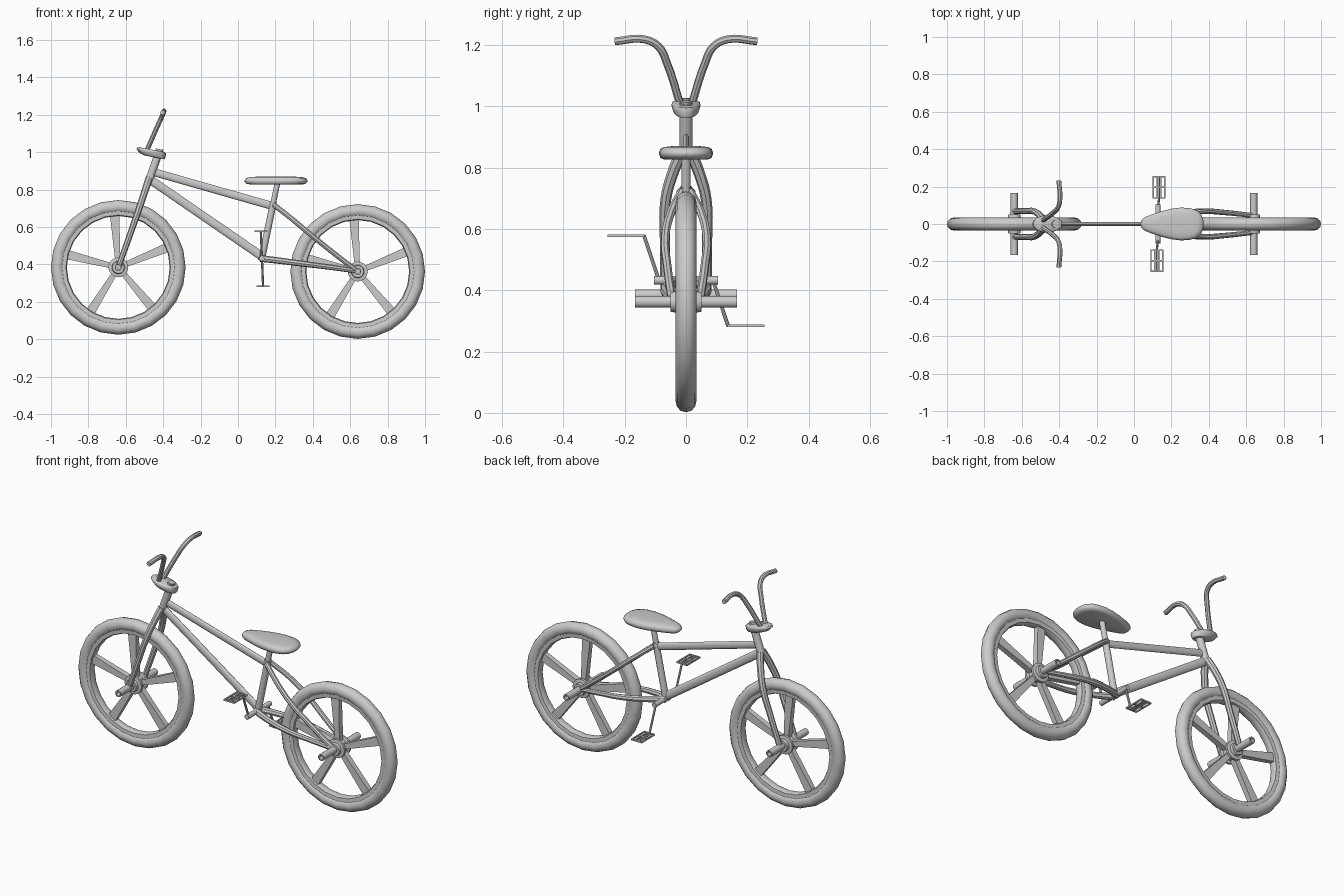
import bpy, bmesh, math
from mathutils import Vector, Matrix

if "Cube" in bpy.data.objects:
    bpy.data.objects.remove(bpy.data.objects["Cube"])

def finish(obj, angle=40):
    bpy.ops.object.select_all(action='DESELECT')
    obj.select_set(True)
    bpy.context.view_layer.objects.active = obj
    bpy.ops.object.shade_smooth_by_angle(angle=math.radians(angle))
    return obj

def from_bm(name, bm, loc=(0, 0, 0), angle=40):
    bmesh.ops.recalc_face_normals(bm, faces=bm.faces[:])
    me = bpy.data.meshes.new(name)
    bm.to_mesh(me)
    bm.free()
    obj = bpy.data.objects.new(name, me)
    obj.location = loc
    bpy.context.collection.objects.link(obj)
    return finish(obj, angle)

def lathe(name, profile, loc, steps=24, closed=False, angle=40):
    """Spin (radius, y) points around the y axis."""
    bm = bmesh.new()
    vs = [bm.verts.new((r, y, 0)) for r, y in profile]
    pairs = list(zip(vs, vs[1:])) + ([(vs[-1], vs[0])] if closed else [])
    es = [bm.edges.new(p) for p in pairs]
    bmesh.ops.spin(bm, geom=vs + es, cent=(0, 0, 0), axis=(0, 1, 0),
                   angle=2 * math.pi, steps=steps, use_duplicate=False)
    bmesh.ops.remove_doubles(bm, verts=bm.verts[:], dist=1e-5)
    return from_bm(name, bm, loc, angle)

def rod(name, a, b, r, flat=1.0, r2=None, segs=12):
    """Straight tube; flat squeezes its sideways (y) width."""
    a, b = Vector(a), Vector(b)
    z = (b - a).normalized()
    x = Vector((0, 1, 0)) if abs(z.y) < 0.9 else Vector((1, 0, 0))
    y = z.cross(x).normalized()
    x = y.cross(z)
    m = Matrix((x * flat, y, z)).transposed().to_4x4()
    m.translation = (a + b) / 2
    bm = bmesh.new()
    bmesh.ops.create_cone(bm, cap_ends=True, segments=segs, radius1=r,
                          radius2=r2 or r, depth=(b - a).length, matrix=m)
    return from_bm(name, bm)

def bent_tube(name, pts, r, ends=(1, 1)):
    """Smooth tube through a few points, with optional end taper."""
    cu = bpy.data.curves.new(name, 'CURVE')
    cu.dimensions = '3D'
    cu.bevel_depth, cu.bevel_resolution = r, 2
    cu.resolution_u, cu.use_fill_caps = 5, True
    sp = cu.splines.new('BEZIER')
    sp.bezier_points.add(len(pts) - 1)
    for i, (bp, p) in enumerate(zip(sp.bezier_points, pts)):
        bp.co = p
        bp.handle_left_type = bp.handle_right_type = 'AUTO'
        t = i / (len(pts) - 1)
        bp.radius = ends[0] * (1 - t) + ends[1] * t
    obj = bpy.data.objects.new(name, cu)
    bpy.context.collection.objects.link(obj)
    bpy.ops.object.select_all(action='DESELECT')
    obj.select_set(True)
    bpy.context.view_layer.objects.active = obj
    bpy.ops.object.convert(target='MESH')
    return finish(bpy.context.view_layer.objects.active)

def loft(name, half, rings, loc):
    """Stack scaled copies of a mirrored outline: rings are (scale, z, dx)."""
    outline = half + [(x, -y) for x, y in reversed(half) if y > 0]
    bm = bmesh.new()
    loops = [[bm.verts.new((x * s + dx, y * s, z)) for x, y in outline]
             for s, z, dx in rings]
    n = len(outline)
    for lo, hi in zip(loops, loops[1:]):
        for i in range(n):
            bm.faces.new((lo[i], lo[(i + 1) % n], hi[(i + 1) % n], hi[i]))
    bm.faces.new(loops[0])
    bm.faces.new(loops[-1])
    return from_bm(name, bm, loc, 50)

def box(bm, c, size):
    m = Matrix.Translation(c) @ Matrix.Diagonal((*size, 1))
    bmesh.ops.create_cube(bm, size=1, matrix=m)

def wheel(name, x, z):
    loc = (x, 0, z)
    # tyre
    ring = [(0.325 + 0.035 * math.cos(t), 0.034 * math.sin(t))
            for t in (i * math.tau / 12 for i in range(12))]
    lathe(name + "_tyre", ring, loc, closed=True, angle=60)
    # rim
    lathe(name + "_rim", [(0.305, -0.024), (0.28, -0.022), (0.275, -0.012),
                          (0.275, 0.012), (0.28, 0.022), (0.305, 0.024)],
          loc, closed=True)
    # hub with flange and collar
    lathe(name + "_hub", [(0, -0.05), (0.032, -0.05), (0.035, -0.035), (0.053, -0.032),
                          (0.053, -0.02), (0.04, -0.014), (0.04, 0.014), (0.053, 0.02),
                          (0.053, 0.032), (0.035, 0.035), (0.032, 0.05), (0, 0.05)],
          loc, steps=20)
    # hollow-ended axle pegs
    lathe(name + "_axle_pegs", [(0, -0.12), (0.012, -0.12), (0.012, -0.166), (0.019, -0.166),
                                (0.019, 0.166), (0.012, 0.166), (0.012, 0.12), (0, 0.12)],
          loc, steps=14)
    # five spokes widening to the rim
    bm = bmesh.new()
    for k in range(5):
        new = bmesh.ops.create_cube(bm, size=1)['verts']
        for v in new:
            out = v.co.x > 0
            v.co = Vector((0.283 if out else 0.035,
                           v.co.y * (0.028 if out else 0.034),
                           v.co.z * (0.05 if out else 0.028)))
        bmesh.ops.rotate(bm, verts=new, cent=(0, 0, 0),
                         matrix=Matrix.Rotation(-math.radians(166 + 72 * k), 3, 'Y'))
    from_bm(name + "_spokes", bm, loc)

wheel("front_wheel", -0.64, 0.384)
wheel("rear_wheel", 0.64, 0.362)

# frame tubes
rod("top_tube", (-0.45, 0, 0.893), (0.185, 0, 0.712), 0.021, flat=0.5)
rod("down_tube", (-0.465, 0, 0.85), (0.125, 0, 0.445), 0.023, flat=0.5)
rod("seat_tube", (0.125, 0, 0.42), (0.19, 0, 0.735), 0.018)
rod("seat_post", (0.188, 0, 0.725), (0.212, 0, 0.84), 0.015)
rod("head_tube", (-0.475, 0, 0.85), (-0.418, 0, 1.012), 0.021)
rod("bottom_bracket", (0.128, -0.105, 0.432), (0.128, 0.105, 0.432), 0.014)

for side, s in (("left", -1), ("right", 1)):
    # fork leg
    bent_tube(side + "_fork_leg", [(-0.64, s * 0.068, 0.384), (-0.577, s * 0.069, 0.56),
                                   (-0.53, s * 0.066, 0.695), (-0.50, s * 0.042, 0.785),
                                   (-0.475, s * 0.010, 0.86)], 0.018, (0.85, 1.1))
    # bowed stays
    bent_tube(side + "_seat_stay", [(0.19, s * 0.015, 0.72), (0.28, s * 0.05, 0.65),
                                    (0.38, s * 0.068, 0.567), (0.5, s * 0.06, 0.47),
                                    (0.637, s * 0.045, 0.364)], 0.014)
    bent_tube(side + "_chain_stay", [(0.12, s * 0.012, 0.432), (0.22, s * 0.045, 0.42),
                                     (0.36, s * 0.068, 0.402), (0.5, s * 0.06, 0.384),
                                     (0.637, s * 0.045, 0.364)], 0.016, (1.15, 0.8))
    # handlebar half
    bent_tube(side + "_handlebar", [(-0.487, s * 0.02, 1.01), (-0.43, s * 0.062, 1.14),
                                    (-0.405, s * 0.09, 1.195), (-0.396, s * 0.135, 1.218),
                                    (-0.402, s * 0.232, 1.212)], 0.013)
    # crank arm and pedal
    px, pz = (0.122, 0.578) if s < 0 else (0.134, 0.284)
    rod(side + "_crank", (0.128, s * 0.088, 0.432), (px, s * 0.137, pz), 0.006, segs=8)
    rod(side + "_pedal_axle", (px, s * 0.133, pz), (px, s * 0.25, pz), 0.004, segs=8)
    bm = bmesh.new()
    for dx in (-0.031, -0.0105, 0.0105, 0.031):
        box(bm, (px + dx, s * 0.196, pz), (0.007, 0.12, 0.008))
    for dy in (0.139, 0.196, 0.253):
        box(bm, (px, s * dy, pz), (0.068, 0.007, 0.008))
    from_bm(side + "_pedal", bm)

# seat, outline centred on its middle
seat_half = [(-0.168, 0), (-0.165, 0.018), (-0.15, 0.034), (-0.11, 0.05), (-0.06, 0.067),
             (0, 0.082), (0.05, 0.088), (0.1, 0.084), (0.135, 0.072), (0.157, 0.05),
             (0.167, 0.025), (0.169, 0)]
loft("seat", seat_half, [(0.82, 0.827, 0), (0.94, 0.831, 0), (1, 0.842, 0), (1, 0.85, 0),
                         (0.95, 0.861, 0), (0.82, 0.867, 0), (0.5, 0.87, 0)], (0.203, 0, 0))

# stem plate, tilted with the steering axis, with a top cap
stem_half = [(-0.08, 0), (-0.077, 0.014), (-0.055, 0.034), (-0.02, 0.047), (0.02, 0.046),
             (0.055, 0.034), (0.077, 0.018), (0.08, 0)]
stem = loft("handlebar_stem", stem_half, [(0.7, -0.02, 0.022), (0.85, -0.014, 0.012),
                                          (1, 0.004, 0), (0.97, 0.014, 0), (0.85, 0.018, 0)],
            (-0.465, 0, 0.996))
stem.rotation_euler.y = math.radians(11)
rod("stem_cap", (-0.422, 0, 0.995), (-0.418, 0, 1.016), 0.018)
